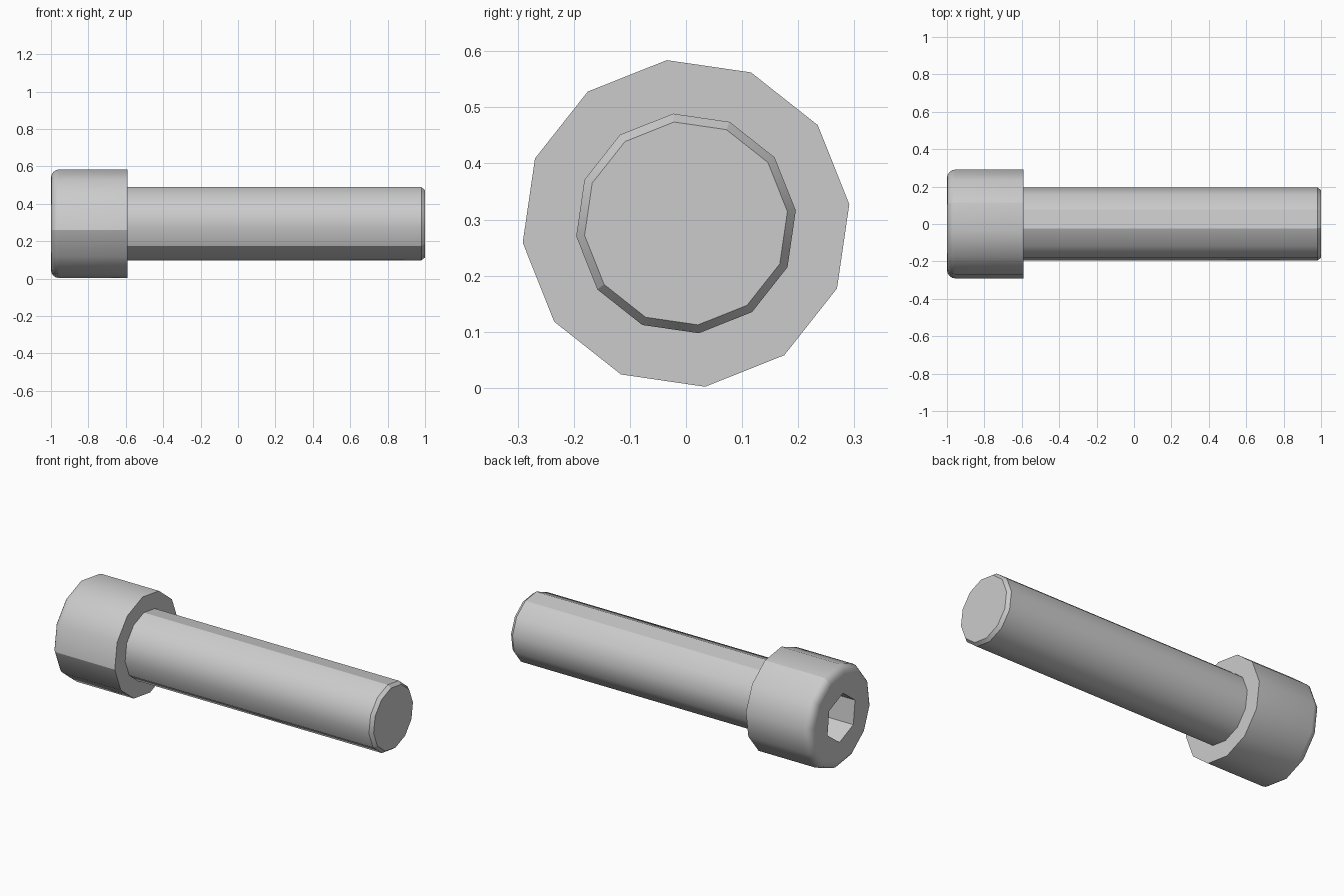
import bpy, bmesh, math

cube = bpy.data.objects.get("Cube")
if cube:
    bpy.data.objects.remove(cube, do_unlink=True)

SIDES = 12
TURN = math.radians(6.7)
AXIS_Z = 0.293
HEAD_R, SHAFT_R = 0.293, 0.197
SOCKET_R = 0.138

steel = bpy.data.materials.new("grey steel")
steel.use_nodes = True
colour = (0.6, 0.6, 0.6, 1)
steel.diffuse_color = colour
steel.node_tree.nodes["Principled BSDF"].inputs["Base Color"].default_value = colour


def lathe(name, profile, sharp_rings=(), sharp_sides=()):
    """Skin rings along x; each profile step is (x, radius, is_hexagon)."""
    bm = bmesh.new()
    rings = []
    for x, radius, hexagon in profile:
        ring = []
        for k in range(SIDES):
            # even steps of a hexagon are the middles of its flats
            r = radius * math.cos(math.pi / 6) if hexagon and k % 2 == 0 else radius
            a = TURN + k * math.tau / SIDES
            ring.append(bm.verts.new((x, r * math.cos(a), AXIS_Z + r * math.sin(a))))
        rings.append(ring)
    for a, b in zip(rings, rings[1:]):
        for k in range(SIDES):
            n = (k + 1) % SIDES
            bm.faces.new((a[k], a[n], b[n], b[k]))
    bm.faces.new(rings[0])
    bm.faces.new(rings[-1])
    bmesh.ops.recalc_face_normals(bm, faces=bm.faces)
    # crisp rims and crisp long edges
    for i in sharp_rings:
        for k in range(SIDES):
            bm.edges.get((rings[i][k], rings[i][k - 1])).smooth = False
    for k in sharp_sides:
        for a, b in zip(rings, rings[1:]):
            bm.edges.get((a[k], b[k])).smooth = False

    mesh = bpy.data.meshes.new(name)
    bm.to_mesh(mesh)
    bm.free()
    mesh.materials.append(steel)
    obj = bpy.data.objects.new(name, mesh)
    bpy.context.collection.objects.link(obj)
    bpy.ops.object.select_all(action='DESELECT')
    obj.select_set(True)
    bpy.context.view_layer.objects.active = obj
    bpy.ops.object.shade_smooth_by_angle(angle=math.radians(35))
    return obj


# Head: socket floor, socket mouth, rounded rim, underside
FILLET, STEPS = 0.045, 4
head = [(-0.79, SOCKET_R, True), (-1.0, SOCKET_R, True)]
for i in range(STEPS + 1):
    t = i / STEPS * math.pi / 2
    head.append((-1 + FILLET * (1 - math.cos(t)),
                 HEAD_R - FILLET * (1 - math.sin(t)), False))
head.append((-0.59, HEAD_R, False))
lathe("socket_head", head, sharp_rings=(0, 1, 2), sharp_sides=(2, 6))

# Shaft with a small chamfer at the tip
shaft = [(-0.6, SHAFT_R, False), (0.98, SHAFT_R, False), (1.0, 0.182, False)]
lathe("shaft", shaft, sharp_rings=(1, 2), sharp_sides=(2, 3, 7))
